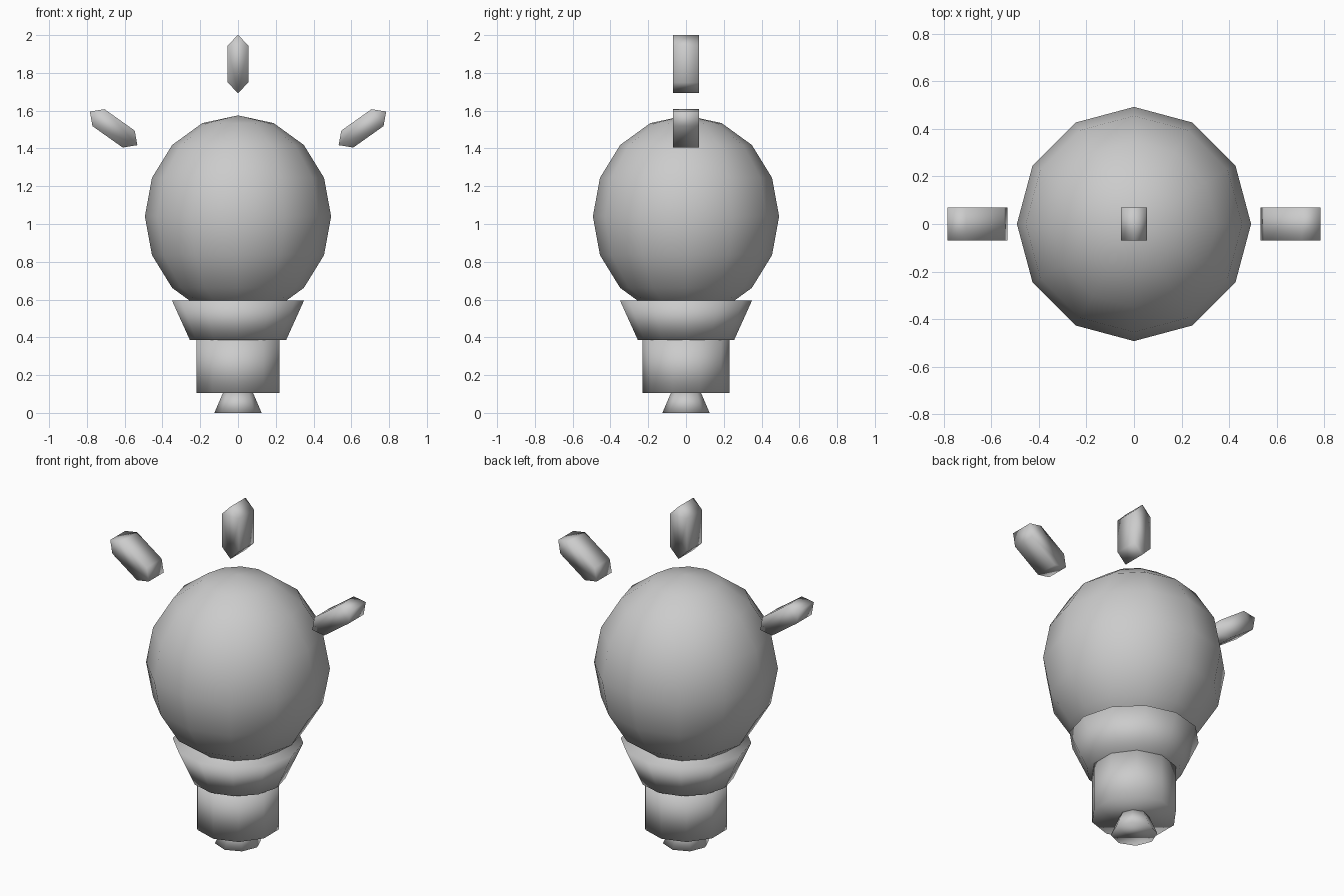
import bpy, bmesh, math
from mathutils import Matrix

if "Cube" in bpy.data.objects:
    bpy.data.objects.remove(bpy.data.objects["Cube"])

grey = bpy.data.materials.new("plain grey")
grey.diffuse_color = (0.6, 0.6, 0.6, 1)
grey.use_nodes = True
grey.node_tree.nodes["Principled BSDF"].inputs["Base Color"].default_value = grey.diffuse_color


def finish(bm, name):
    bmesh.ops.recalc_face_normals(bm, faces=bm.faces)
    for f in bm.faces:
        f.smooth = True
    mesh = bpy.data.meshes.new(name)
    bm.to_mesh(mesh)
    bm.free()
    mesh.materials.append(grey)
    obj = bpy.data.objects.new(name, mesh)
    bpy.context.collection.objects.link(obj)
    return obj


def drum(name, sides, r_low, r_high, z_low, z_high):
    # capped cone or cylinder with a corner on the y axis
    bm = bmesh.new()
    rings = [[bm.verts.new((r * math.sin(math.tau * i / sides),
                            r * math.cos(math.tau * i / sides), z))
              for i in range(sides)]
             for r, z in ((r_low, z_low), (r_high, z_high))]
    for ring in rings:
        bm.faces.new(ring)
    for i in range(sides):
        j = (i + 1) % sides
        bm.faces.new((rings[0][i], rings[0][j], rings[1][j], rings[1][i]))
    return finish(bm, name)


def ray(name, tilt):
    # long hexagonal prism, turned about the bulb centre
    outline = [(0, .154), (.055, .098), (.055, -.098),
               (0, -.154), (-.055, -.098), (-.055, .098)]
    bm = bmesh.new()
    front, back = [[bm.verts.new((x, y, z + .807)) for x, z in outline]
                   for y in (-.07, .07)]
    bm.faces.new(front)
    bm.faces.new(back)
    for i in range(6):
        j = (i + 1) % 6
        bm.faces.new((front[i], front[j], back[j], back[i]))
    bm.transform(Matrix.Translation((0, 0, BULB_Z))
                 @ Matrix.Rotation(math.radians(tilt), 4, 'Y'))
    return finish(bm, name)


BULB_Z = 1.04

# glass bulb, slightly taller than wide
bm = bmesh.new()
bmesh.ops.create_uvsphere(bm, u_segments=12, v_segments=8, radius=1)
bm.transform(Matrix.Translation((0, 0, BULB_Z)) @ Matrix.Diagonal((.493, .493, .535, 1)))
finish(bm, "bulb")

# collar, screw base and contact tip
drum("collar", 12, .255, .35, .386, .596)
drum("screw_base", 10, .23, .23, .105, .386)
drum("contact_tip", 8, .125, .08, 0, .105)

# light rays
for name, tilt in (("left_ray", -54.7), ("top_ray", 0), ("right_ray", 54.7)):
    ray(name, tilt)
